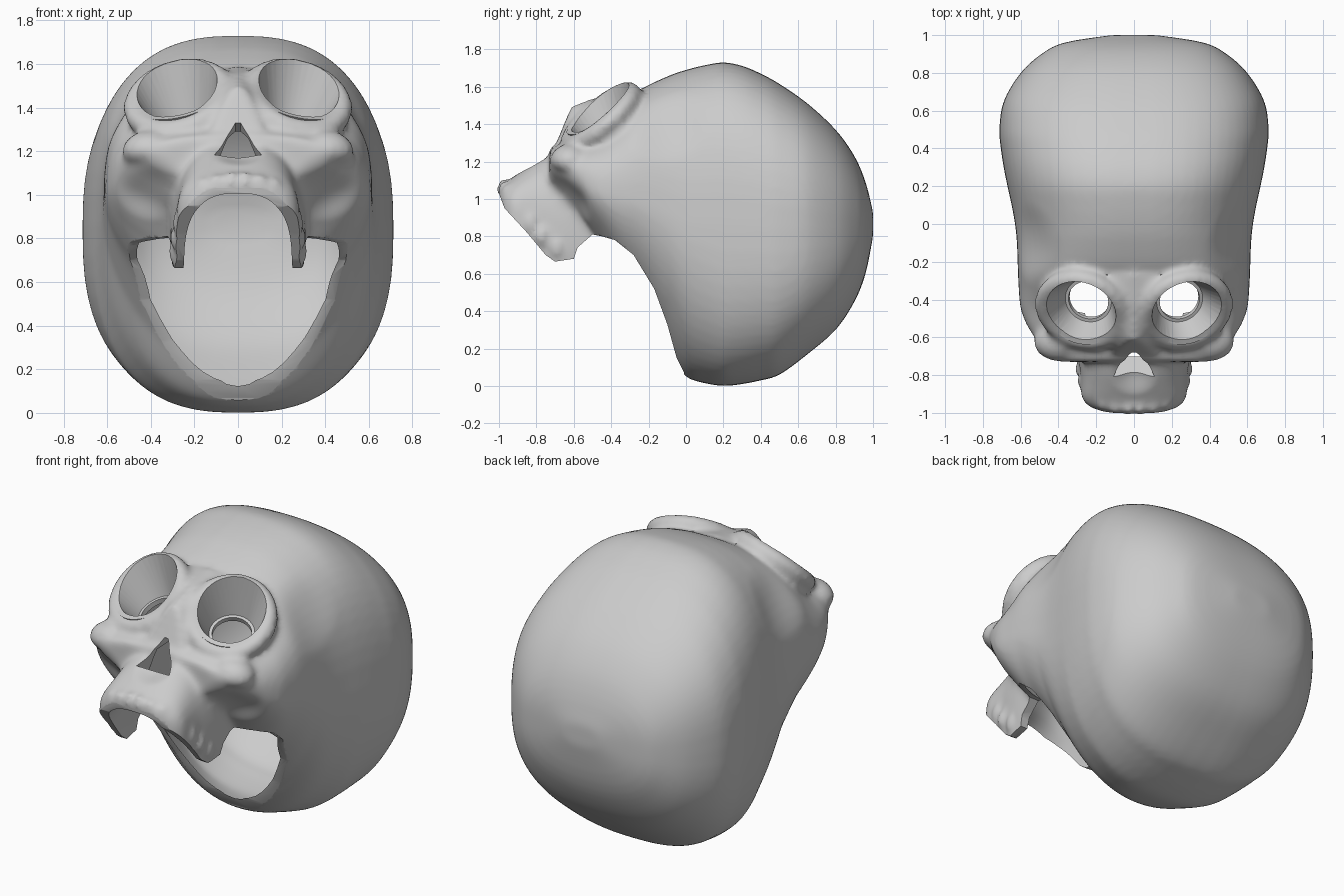
import bpy, bmesh, math
from mathutils import Vector, Matrix

if "Cube" in bpy.data.objects:
    bpy.data.objects.remove(bpy.data.objects["Cube"])


def finish(bm, name):
    bmesh.ops.recalc_face_normals(bm, faces=bm.faces[:])
    me = bpy.data.meshes.new(name)
    bm.to_mesh(me)
    bm.free()
    ob = bpy.data.objects.new(name, me)
    bpy.context.collection.objects.link(ob)
    return ob


def smooth_stations(st, steps=4):
    # Catmull-Rom through the stations
    out = []
    for i in range(len(st) - 1):
        p = [Vector(st[max(0, min(len(st) - 1, i + k))]) for k in (-1, 0, 1, 2)]
        for j in range(steps):
            t = j / steps
            out.append(0.5 * (2 * p[1] + (p[2] - p[0]) * t + (2 * p[0] - 5 * p[1] + 4 * p[2] - p[3]) * t * t
                              + (3 * p[1] - p[0] - 3 * p[2] + p[3]) * t ** 3))
    return out + [Vector(st[-1])]


def loft(name, stations, n=2.6, seg=64, front_n=2.6):
    # Superellipse sections along y: (y, top z, bottom z, half width); the underside is more pointed in front
    bm = bmesh.new()
    rings = []
    for y, zt, zb, w in smooth_stations(stations):
        near = max(0, min(1, (.2 - y) / .3)) * max(0, min(1, (y + .65) / .2))
        ring = []
        for k in range(seg):
            a = 2 * math.pi * k / seg
            c, s = math.cos(a), math.sin(a)
            e = n if s >= 0 else n + (front_n - n) * near
            x = w * math.copysign(abs(c) ** (2 / e), c)
            z = (zt + zb) / 2 + (zt - zb) / 2 * math.copysign(abs(s) ** (2 / e), s)
            ring.append(bm.verts.new((x, y, z)))
        rings.append(ring)
    for a, b in zip(rings, rings[1:]):
        for k in range(seg):
            bm.faces.new((a[k], a[(k + 1) % seg], b[(k + 1) % seg], b[k]))
    bm.faces.new(rings[0])
    bm.faces.new(rings[-1])
    return finish(bm, name)


def hull(name, pts):
    bm = bmesh.new()
    for p in pts:
        bm.verts.new(p)
    bmesh.ops.convex_hull(bm, input=bm.verts[:])
    bmesh.ops.delete(bm, geom=[v for v in bm.verts if not v.link_faces], context='VERTS')
    return finish(bm, name)


def frustum(name, p, q, r1, r2):
    p, q = Vector(p), Vector(q)
    m = Matrix.Translation((p + q) / 2) @ (q - p).to_track_quat('Z', 'Y').to_matrix().to_4x4()
    bm = bmesh.new()
    bmesh.ops.create_cone(bm, cap_ends=True, segments=40, radius1=r1, radius2=r2, depth=(q - p).length, matrix=m)
    return finish(bm, name)


def ball(name, p, r, scale=(1, 1, 1)):
    bm = bmesh.new()
    bmesh.ops.create_uvsphere(bm, u_segments=20, v_segments=12, radius=r,
                              matrix=Matrix.Translation(p) @ Matrix.Diagonal((*scale, 1)))
    return finish(bm, name)


def ring(name, c, axis, major, minor):
    rot = Vector(axis).to_track_quat('Z', 'Y')
    bm = bmesh.new()
    N, M = 48, 14
    v = [[bm.verts.new(Vector(c) + rot @ Vector(((major + minor * math.cos(b)) * math.cos(a),
          (major + minor * math.cos(b)) * math.sin(a), minor * math.sin(b))))
          for b in (2 * math.pi * j / M for j in range(M))]
         for a in (2 * math.pi * i / N for i in range(N))]
    for i in range(N):
        for j in range(M):
            i2, j2 = (i + 1) % N, (j + 1) % M
            bm.faces.new((v[i][j], v[i2][j], v[i2][j2], v[i][j2]))
    return finish(bm, name)


def activate(ob):
    bpy.ops.object.select_all(action='DESELECT')
    ob.select_set(True)
    bpy.context.view_layer.objects.active = ob


def boolean(ob, other, op='DIFFERENCE'):
    activate(ob)
    m = ob.modifiers.new(op, 'BOOLEAN')
    m.operation, m.object, m.solver = op, other, 'MANIFOLD'
    bpy.ops.object.modifier_apply(modifier=m.name)
    bpy.data.objects.remove(other)


def push(ob, c, r, vec):
    # Soft proportional move
    for v in ob.data.vertices:
        d = (v.co - Vector(c)).length / r
        if d < 1:
            v.co += Vector(vec) * (1 - d * d) ** 2


# Braincase with the broad cheek area in front
CRANIUM = [(-.73, 1.27, 1.08, .40), (-.66, 1.30, .97, .49), (-.55, 1.33, .86, .56), (-.45, 1.38, .68, .60),
           (-.35, 1.48, .52, .61), (-.25, 1.58, .40, .615), (-.1, 1.655, .17, .62), (0, 1.69, .05, .63),
           (.1, 1.715, .015, .648), (.2, 1.73, 0, .67), (.3, 1.712, .01, .69), (.4, 1.67, .03, .705),
           (.5, 1.615, .06, .713), (.65, 1.51, .17, .69), (.8, 1.37, .30, .60), (.9, 1.23, .45, .49),
           (.96, 1.09, .60, .37), (1.0, .93, .80, .12)]
skull = loft("skull", CRANIUM, front_n=1.8)
cavity = loft("cavity", CRANIUM, front_n=1.8)
for v in cavity.data.vertices:
    c = Vector((0, .2, .87))
    d = v.co - c
    v.co = c + Vector((d.x * .96, d.y * .965, d.z * .965))

# Upper jaw and its hollow inside
parts = [loft("upper_jaw", [(-1.0, 1.06, .96, .14), (-.97, 1.085, .8, .23), (-.92, 1.12, .7, .275),
                            (-.85, 1.17, .6, .28), (-.78, 1.215, .5, .285), (-.7, 1.25, .4, .30),
                            (-.6, 1.27, .4, .31), (-.45, 1.2, .4, .31)])]
jaw_hollow = loft("jaw_hollow", [(-1.06, 1.0, .4, .24), (-.9, 1.02, .4, .24), (-.8, 1.07, .35, .245),
                                 (-.7, 1.12, .3, .25), (-.5, 1.15, .3, .26), (-.3, 1.1, .3, .26)])

# Nose bridge
nose = [(0, -.26, 1.59), (0, -.45, 1.555), (0, -.61, 1.50)]
for s in (1, -1):
    nose += [(s * .12, -.27, 1.575), (s * .06, -.45, 1.52), (s * .04, -.62, 1.475), (s * .15, -.73, 1.21),
             (s * .22, -.64, 1.2), (s * .11, -.4, 1.35)]
parts.append(hull("nose_bridge", nose))

# Eye rims with solid brows behind them, cheekbones and teeth
TEETH = [(.03, -.975, 1.055), (.1, -.97, 1.045), (.165, -.955, 1.025), (.215, -.925, .985), (.25, -.885, .93),
         (.27, -.83, .87), (.28, -.77, .80), (.287, -.69, .74)]
for s in (1, -1):
    c, axis = Vector((s * .27, -.455, 1.435)), Vector((s * .24, -.63, .74)).normalized()
    parts.append(ring("eye_rim", c, axis, .21, .052))
    parts.append(frustum("brow", c + axis * .035, c - axis * .22, .225, .285))
    parts.append(ball("cheekbone", (s * .40, -.62, 1.2), .12, (1.1, .9, .8)))
    for t in TEETH:
        parts.append(ball("tooth", (s * t[0], t[1], t[2]), .038, (.9, .95, 1.5)))

# Fuse and soften the outside
activate(skull)
for p in parts:
    p.select_set(True)
bpy.ops.object.join()
skull = bpy.context.view_layer.objects.active
m = skull.modifiers.new("fuse", 'REMESH')
m.mode, m.voxel_size = 'VOXEL', .018
bpy.ops.object.modifier_apply(modifier=m.name)
m = skull.modifiers.new("soften", 'SMOOTH')
m.factor, m.iterations = .5, 8
bpy.ops.object.modifier_apply(modifier=m.name)
# Hollows of the cheeks and temples, inside and out
for s in (1, -1):
    for ob in (skull, cavity):
        push(ob, (s * .42, -.64, 1.03), .2, (0, .05, .02))
        push(ob, (s * .56, -.12, 1.42), .25, (-s * .025, 0, 0))
push(skull, (0, -.80, 1.2), .13, (0, .03, -.025))

# Hollow the shell, then open the underside
boolean(skull, cavity)
boolean(skull, jaw_hollow)
RIM = [(.01, -.2), (-.01, .07), (-.05, .15), (-.1, .33), (-.17, .52), (-.28, .70), (-.38, .78), (-.45, .80),
       (-.5, .81), (-.58, .74), (-.6, .68), (-.7, .665), (-.75, .70), (-.85, .82), (-.97, .95), (-1.0, 1.03),
       (-1.2, 1.05), (-1.2, -.2)]
bm = bmesh.new()
f = bm.faces.new([bm.verts.new((-1, y, z)) for y, z in RIM])
r = bmesh.ops.extrude_face_region(bm, geom=[f])
bmesh.ops.translate(bm, verts=[g for g in r['geom'] if isinstance(g, bmesh.types.BMVert)], vec=(2, 0, 0))
bmesh.ops.triangulate(bm, faces=[f for f in bm.faces if len(f.verts) > 4])
boolean(skull, finish(bm, "underside_cut"))

# Eye sockets: funnel walls, then the openings through them
SOCKETS = [(Vector((s * .27, -.455, 1.435)), Vector((s * .22, -.40, .9)).normalized()) for s in (1, -1)]
for c, out in SOCKETS:
    boolean(skull, frustum("socket_wall", c, c - out * .16, .20, .135), 'UNION')
for c, out in SOCKETS:
    boolean(skull, frustum("socket_cut", c + out * .15, c - out * .13, .225, .125))
    boolean(skull, frustum("socket_hole", c - out * .1, c - out * .32, .108, .108))

# Nose opening
tri = [(-.11, -.72, 1.2), (.11, -.72, 1.2), (.012, -.63, 1.37), (-.012, -.63, 1.37)]
boolean(skull, hull("nose_cut", [(x, y - .15, z + .02) for x, y, z in tri] +
                    [(x * .9, y + .3, z - .25) for x, y, z in tri]))

activate(skull)
bpy.ops.object.shade_smooth_by_angle(angle=math.radians(45))
